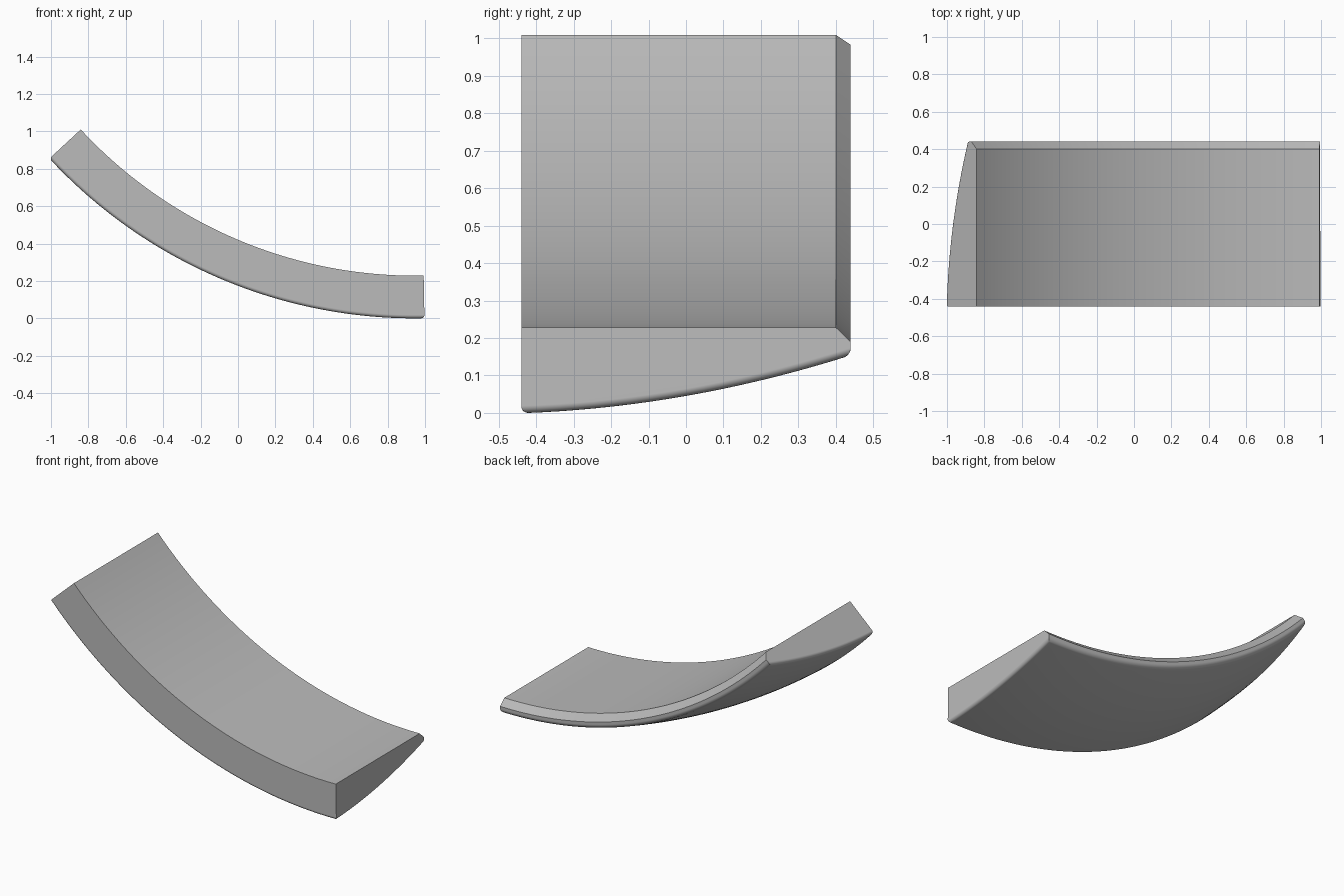
import bpy, bmesh
from math import sin, cos, radians

cube = bpy.data.objects.get("Cube")
if cube:
    bpy.data.objects.remove(cube)

# Arc of the sweep, seen from the front
CENTRE_X, CENTRE_Z = 0.948, 2.667
START, END = radians(-47.2), radians(1.05)
STEPS = 56
BELLY = 18

# Cross-section as (y, height): flat inner side, chamfered back, curved outer side
profile = [(-0.44, 0.229), (0.40, 0.229), (0.44, 0.19)]
for i in range(BELLY + 1):
    s = 0.88 * (1 - i / BELLY)
    profile.append((s - 0.44, 0.034 * s + 0.161 * s * s))
outer = range(3, len(profile))

bm = bmesh.new()
rings = []
for k in range(STEPS + 1):
    a = START + (END - START) * k / STEPS
    rings.append([bm.verts.new((CENTRE_X + (CENTRE_Z - h) * sin(a), y,
                                CENTRE_Z - (CENTRE_Z - h) * cos(a)))
                  for y, h in profile])

# Side walls and end caps
n = len(profile)
for r0, r1 in zip(rings, rings[1:]):
    for i in range(n):
        j = (i + 1) % n
        bm.faces.new((r0[i], r0[j], r1[j], r1[i]))
bm.faces.new(rings[0])
bm.faces.new(rings[-1])
bmesh.ops.recalc_face_normals(bm, faces=bm.faces[:])

# Round the whole rim of the outer side
rim = []
for ring in (rings[0], rings[-1]):
    rim += [bm.edges.get((ring[i], ring[i + 1])) for i in outer[:-1]]
for i in (outer[0], outer[-1]):
    rim += [bm.edges.get((r0[i], r1[i])) for r0, r1 in zip(rings, rings[1:])]
bmesh.ops.bevel(bm, geom=rim, offset=0.019, offset_type='OFFSET', segments=5,
                profile=0.5, affect='EDGES', clamp_overlap=False)

# Stand on the ground
low = min(v.co.z for v in bm.verts)
bmesh.ops.translate(bm, verts=bm.verts[:], vec=(0, 0, -low))

mesh = bpy.data.meshes.new("curved_panel")
bm.to_mesh(mesh)
bm.free()
panel = bpy.data.objects.new("curved_panel", mesh)
bpy.context.collection.objects.link(panel)

# Plain grey
grey = bpy.data.materials.new("plain_grey")
grey.use_nodes = True
colour = (0.5, 0.5, 0.5, 1)
grey.diffuse_color = colour
grey.node_tree.nodes["Principled BSDF"].inputs["Base Color"].default_value = colour
mesh.materials.append(grey)

# Smooth curves, crisp chamfer and ends
bpy.ops.object.select_all(action='DESELECT')
panel.select_set(True)
bpy.context.view_layer.objects.active = panel
bpy.ops.object.shade_smooth_by_angle(angle=radians(25))
normals = panel.modifiers.new("even_normals", 'WEIGHTED_NORMAL')
normals.keep_sharp = True
